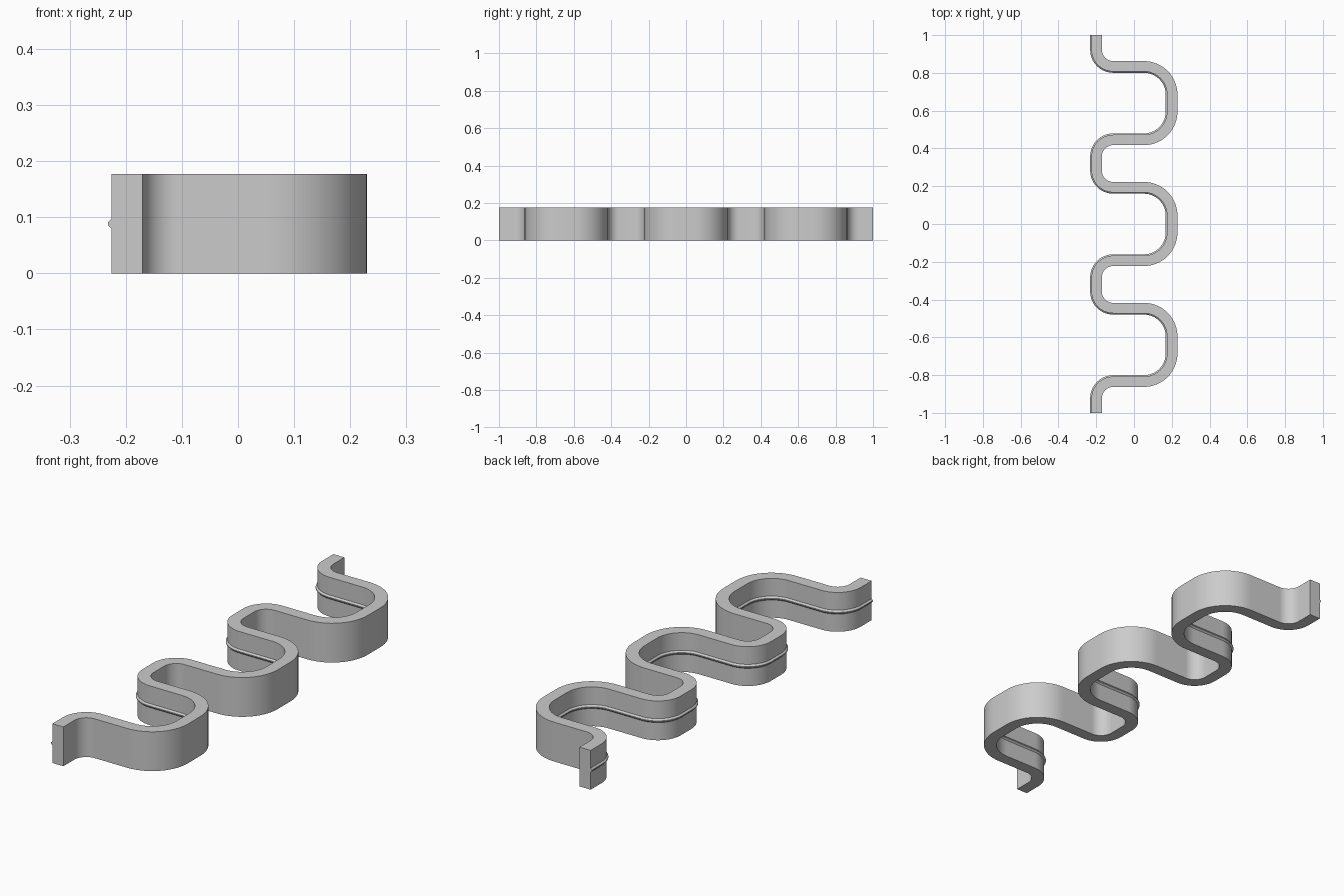
import bpy, bmesh, math
from mathutils import Vector

cube = bpy.data.objects.get("Cube")
if cube:
    bpy.data.objects.remove(cube, do_unlink=True)

HALF = 0.0275      # half the strip thickness
HEIGHT = 0.177
TIGHT, WIDE = 0.0875, 0.15   # centreline bend radii
STEPS = 14

# Grey material
grey = bpy.data.materials.new("plain_grey")
grey.use_nodes = True
colour = (0.6, 0.6, 0.6, 1)
grey.diffuse_color = colour
grey.node_tree.nodes["Principled BSDF"].inputs["Base Color"].default_value = colour

# Centreline: stations of position and heading, walked from front to back
pos, heading = Vector((-0.1975, -1.0)), math.pi / 2
stations = [(pos.copy(), heading)]


def direction(a):
    return Vector((math.cos(a), math.sin(a)))


def straight(length):
    global pos
    pos = pos + direction(heading) * length
    stations.append((pos.copy(), heading))


def bend(radius, side):
    """Quarter turn; side +1 turns left, -1 turns right."""
    global pos, heading
    centre = pos + direction(heading + side * math.pi / 2) * radius
    start = heading
    for i in range(1, STEPS + 1):
        heading = start + side * math.pi / 2 * i / STEPS
        pos = centre - direction(heading + side * math.pi / 2) * radius
        stations.append((pos.copy(), heading))


straight(0.0775)
for loop in range(3):
    bend(TIGHT, -1)
    straight(0.1625)
    bend(WIDE, 1)
    straight(0.09)
    bend(WIDE, 1)
    straight(0.1625)
    bend(TIGHT, -1)
    straight(0.075 if loop < 2 else 0.0775)

# Cross-section (offset to the left of travel, height) with a fine ridge
mid = HEIGHT / 2
section = [(-HALF, 0), (HALF, 0), (HALF, mid - 0.009), (HALF + 0.007, mid - 0.002),
           (HALF + 0.007, mid + 0.002), (HALF, mid + 0.009), (HALF, HEIGHT), (-HALF, HEIGHT)]

# Sweep the section along the centreline
bm = bmesh.new()
rings = []
for p, a in stations:
    left = direction(a + math.pi / 2)
    rings.append([bm.verts.new((*(p + left * o), z)) for o, z in section])
n = len(section)
for r, s in zip(rings, rings[1:]):
    for i in range(n):
        j = (i + 1) % n
        bm.faces.new((r[i], r[j], s[j], s[i]))
bm.faces.new(rings[0])
bm.faces.new(rings[-1])
bmesh.ops.recalc_face_normals(bm, faces=bm.faces)

mesh = bpy.data.meshes.new("wavy_strip")
bm.to_mesh(mesh)
bm.free()
mesh.materials.append(grey)
strip = bpy.data.objects.new("wavy_strip", mesh)
bpy.context.collection.objects.link(strip)

bpy.ops.object.select_all(action="DESELECT")
strip.select_set(True)
bpy.context.view_layer.objects.active = strip
bpy.ops.object.shade_smooth_by_angle(angle=math.radians(30))
